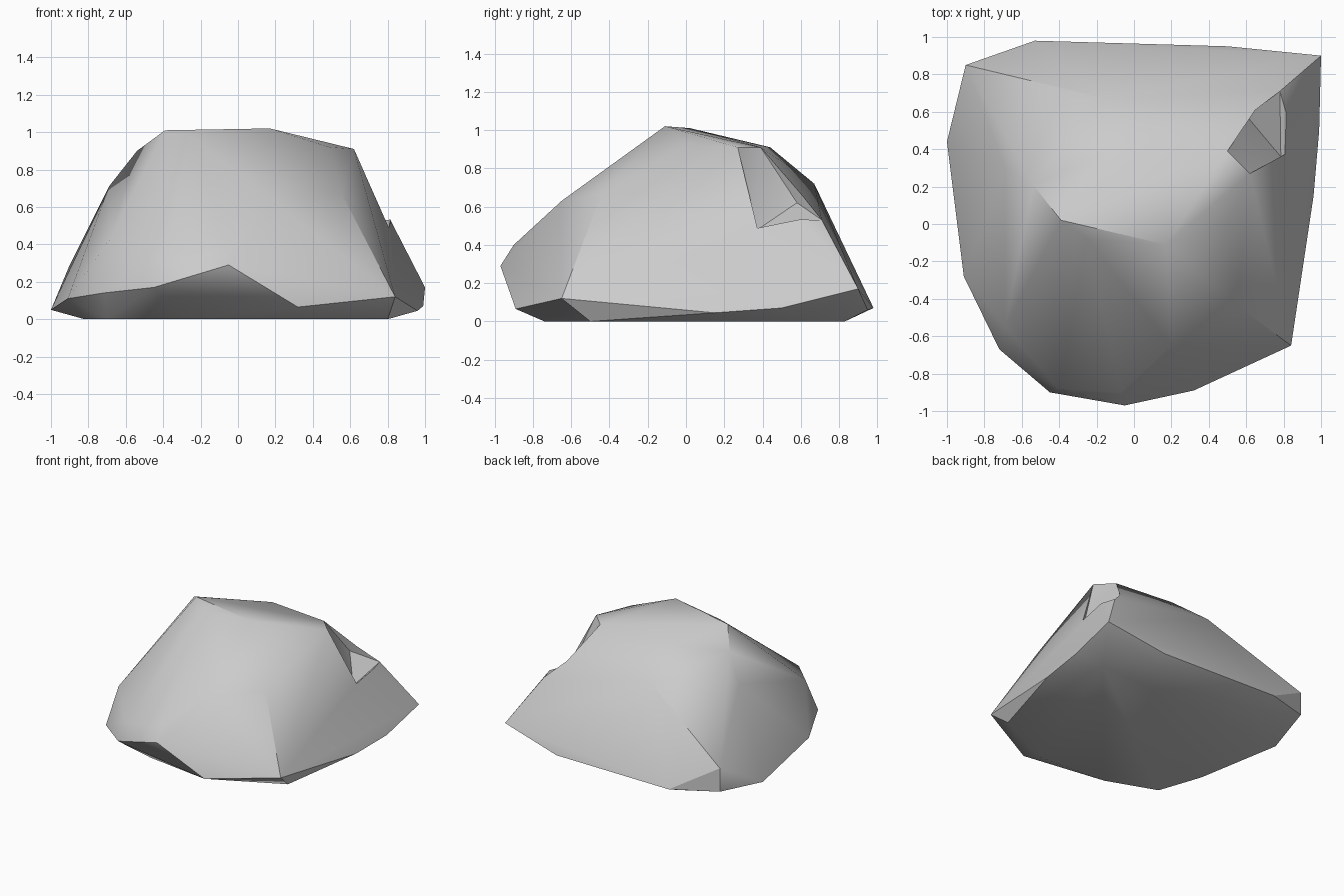
import bpy
import bmesh
import math
from mathutils import Vector

if "Cube" in bpy.data.objects:
    bpy.data.objects.remove(bpy.data.objects["Cube"], do_unlink=True)

stone = bpy.data.materials.new("grey_stone")
stone.use_nodes = True
stone.diffuse_color = (0.6, 0.6, 0.6, 1)
stone.node_tree.nodes["Principled BSDF"].inputs["Base Color"].default_value = (0.6, 0.6, 0.6, 1)


def hull(name, points):
    """Closed convex solid around the given corners."""
    bm = bmesh.new()
    for p in points:
        bm.verts.new(p)
    result = bmesh.ops.convex_hull(bm, input=bm.verts[:])
    loose = {v for v in result["geom_interior"] + result["geom_unused"]
             if isinstance(v, bmesh.types.BMVert)}
    bmesh.ops.delete(bm, geom=list(loose), context="VERTS")
    bmesh.ops.recalc_face_normals(bm, faces=bm.faces[:])
    mesh = bpy.data.meshes.new(name)
    bm.to_mesh(mesh)
    bm.free()
    mesh.materials.append(stone)
    obj = bpy.data.objects.new(name, mesh)
    bpy.context.collection.objects.link(obj)
    return obj


# Flat underside
base = [(x, y, 0) for x, y in (
    (.8, .6), (.6, .83), (-.5, .83), (-.82, .5), (-.82, -.2),
    (-.7, -.55), (-.3, -.7), (.3, -.74), (.8, -.5))]

# Rim just above the ground, widest outline
rim = [(-1, .44, .05), (-.9, .85, .29), (-.9, .85, .1), (-.53, .98, .07),
       (.5, .95, .06), (1, .9, .17), (.99, .5, .07), (.96, .15, .045),
       (.9, -.18, .095), (.84, -.65, .12), (.32, -.89, .065),
       (-.05, -.97, .29), (-.45, -.9, .17), (-.72, -.67, .14), (-.91, -.28, .11)]

# Shoulders and crown
shoulder = [(-.07, -.9, .4), (.2, -.65, .63), (.555, -.44, .67), (-.4, -.88, .33),
            (-.69, -.55, .42), (-.86, .46, .32), (-.69, .3, .71), (-.15, .67, .72)]
crown = [(.17, -.11, 1.02), (-.25, -.08, .975), (-.39, .02, 1.01),
         (-.54, .21, .9), (.49, 0, .92), (0, .44, .91)]

# Broken corner: a wedge between the side and the back
corner = [Vector(p) for p in (
    (.62, .27, .91), (.5, .39, .91), (.6, .58, .62), (.785, .36, .47), (.78, .71, .53))]

rock = hull("rock", base + rim + shoulder + crown + [corner[0], corner[1], corner[4]])
push = Vector((.25, .15, .2))
cutter = hull("corner_cutter", corner + [p + push for p in corner])
cutter.hide_render = True
cutter.hide_viewport = True

cut = rock.modifiers.new("broken_corner", "BOOLEAN")
cut.operation = "DIFFERENCE"
cut.solver = "EXACT"
cut.object = cutter

# Bake the cut and remove the cutter
bpy.context.view_layer.objects.active = rock
rock.select_set(True)
bpy.ops.object.modifier_apply(modifier=cut.name)
bpy.data.objects.remove(cutter, do_unlink=True)

# Soft facets with crisp main ridges
bpy.ops.object.shade_smooth_by_angle(angle=math.radians(30))
